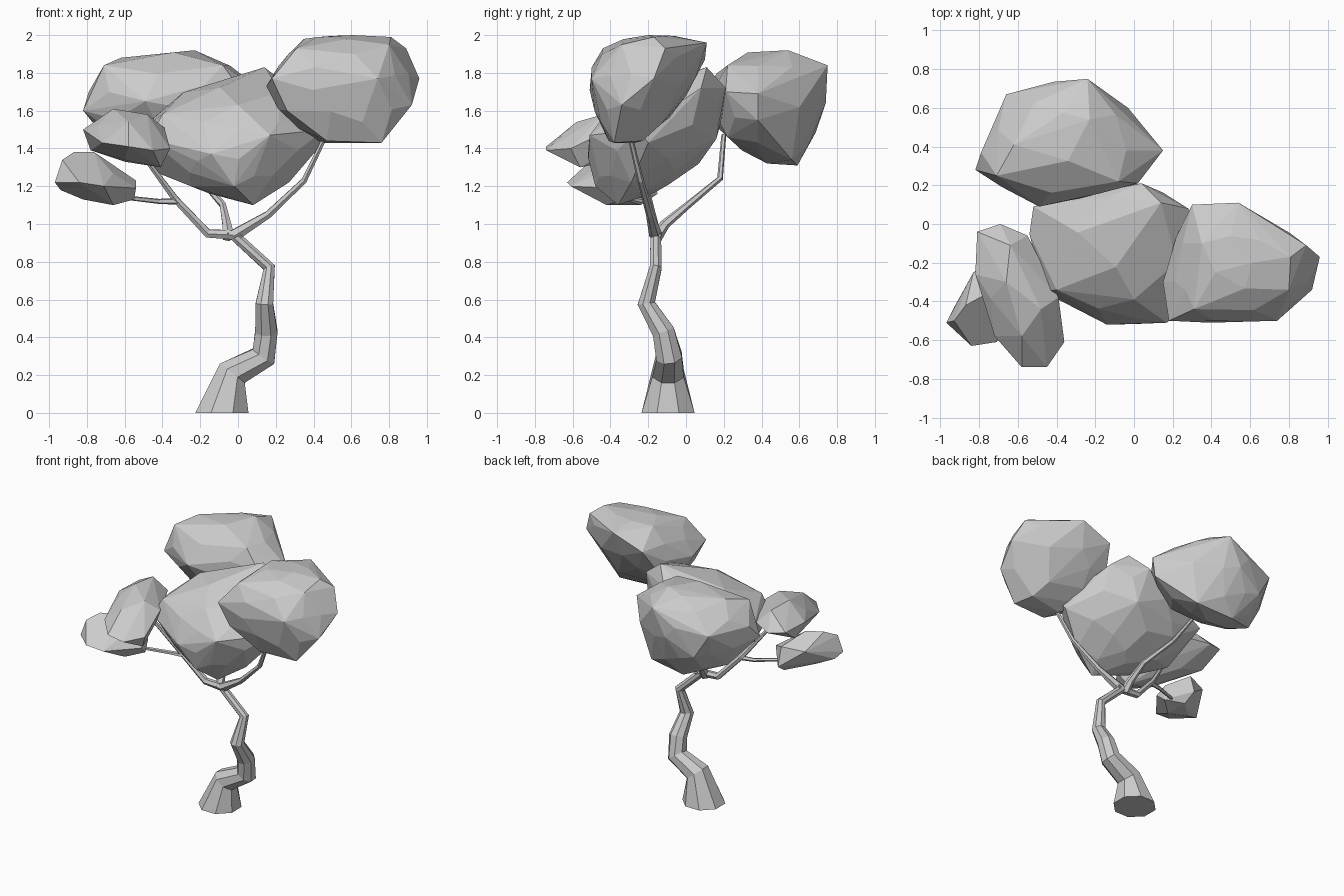
import bpy
import bmesh
import math
from mathutils import Vector

default_cube = bpy.data.objects.get("Cube")
if default_cube:
    bpy.data.objects.remove(default_cube, do_unlink=True)

# Single neutral colour shared by bark and leaves
grey = bpy.data.materials.new("plain_grey")
grey.use_nodes = True
grey.diffuse_color = (0.6, 0.6, 0.6, 1)
shader = grey.node_tree.nodes["Principled BSDF"]
shader.inputs["Base Color"].default_value = grey.diffuse_color
shader.inputs["Roughness"].default_value = 0.9

CM = 0.01  # points below are written in hundredths of a unit


def finish(name, bm):
    """Turn a bmesh into a flat-shaded object with outward normals."""
    bmesh.ops.recalc_face_normals(bm, faces=bm.faces[:])
    mesh = bpy.data.meshes.new(name)
    bm.to_mesh(mesh)
    bm.free()
    mesh.materials.append(grey)
    part = bpy.data.objects.new(name, mesh)
    bpy.context.collection.objects.link(part)
    return part


def wrap(points):
    """Convex hull around some points."""
    bm = bmesh.new()
    for point in points:
        bm.verts.new(point)
    bmesh.ops.convex_hull(bm, input=bm.verts[:])
    buried = [v for v in bm.verts if not v.link_faces]
    bmesh.ops.delete(bm, geom=buried, context='VERTS')
    bmesh.ops.recalc_face_normals(bm, faces=bm.faces[:])
    return bm


def clump(name, *corners):
    """Faceted leaf mass: wrapped corners, with its widest facets bulged."""
    points = [Vector(corner) * CM for corner in corners]
    rough = wrap(points)
    for face in rough.faces:
        area = face.calc_area()
        if area > 0.03:
            points.append(face.calc_center_median() + face.normal * area * 0.42)
    rough.free()
    bm = wrap(points)
    bmesh.ops.dissolve_limit(bm, angle_limit=math.radians(5),
                             verts=bm.verts[:], edges=bm.edges[:])
    return finish(name, bm)


def limb(name, sides, path, radii, flat_base=False):
    """Tapered low-poly tube that follows a path."""
    points = [Vector(p) * CM for p in path]
    last = len(points) - 1
    up = Vector((0, 0, 1))
    bm = bmesh.new()
    rings = []
    for i, point in enumerate(points):
        before = (point - points[max(i - 1, 0)]).normalized()
        after = (points[min(i + 1, last)] - point).normalized()
        direction = (before + after).normalized()
        if flat_base and i == 0:
            direction = up
        turn = up.rotation_difference(direction)
        ring = []
        for k in range(sides):
            angle = math.tau * (k + 0.5) / sides
            spoke = Vector((math.cos(angle), math.sin(angle), 0))
            ring.append(bm.verts.new(point + turn @ spoke * radii[i] * CM))
        rings.append(ring)
    for low, high in zip(rings, rings[1:]):
        for k in range(sides):
            n = (k + 1) % sides
            bm.faces.new((low[k], low[n], high[n], high[k]))
    bm.faces.new(rings[0])
    bm.faces.new(rings[-1])
    return finish(name, bm)


# Crooked trunk with a flared foot
limb("trunk", 8,
     [(-8.5, -9.5, 0), (-3, -9.5, 21), (13.5, -9, 30), (15, -12, 43),
      (14, -21, 58), (16.5, -16, 77), (-2, -16, 94)],
     [15.2, 9, 7.4, 6.4, 5, 3.4, 3], flat_base=True)

# Branches that carry the leaf masses
limb("left_branch", 6,
     [(-2, -16, 94), (16, -19, 105), (35, -24, 123), (47, -30, 148)],
     [3.5, 2.2, 1.7, 1.3])
limb("right_branch", 6,
     [(2, -16, 94), (-16, -16, 95), (-33, -20, 113), (-50, -29, 136)],
     [3, 2.6, 2, 1.3])
limb("right_twig", 5,
     [(-32, -20, 112), (-42, -22, 112), (-60, -30, 114)], [1.8, 1.4, 1.2])
limb("back_branch", 6,
     [(-5, -16, 93), (-6, -11, 100), (-8, 1, 110), (-20, 18, 124),
      (-36, 20, 147)],
     [3.5, 2.6, 1.9, 1.6, 1.3])

# Leaf masses
clump("centre_foliage",
      (14, 11, 183), (4, 21, 172), (28, 8, 172), (-52, 9, 150),
      (-54, -5, 148), (0, -39, 163), (-40, -34, 158), (17, -51, 147),
      (-14, -52, 137), (-47, -35, 145), (-2, -48, 120), (8, -36, 110),
      (27, -29, 122), (45, -20, 143), (46, -25, 150), (-25, -30, 120),
      (-45, -18, 128), (10, 16, 145), (-28, 8, 135), (0, -9, 121),
      (-42, -3, 134), (-27, -7, 123))

clump("left_foliage",
      (81, -17, 199), (54, 11, 196), (30, 10, 187), (35, -10, 198),
      (61, -20, 200), (31, -44, 193), (80, -34, 195), (74, -50, 177),
      (18, -50, 177), (96, -17, 177), (89, -11, 193), (92, -34, 163),
      (76, -38, 143), (72, -23, 144), (45, -27, 143), (47, -41, 144),
      (26, -47, 160), (15, -30, 173), (24, -2, 168), (27, -16, 151),
      (66, -13, 153))

clump("back_foliage",
      (-23, 54, 192), (-62, 41, 188), (-71, 25, 184), (-8, 22, 184),
      (-24, 75, 184), (-34, 74, 164), (-66, 67, 170), (-55, 69, 152),
      (15, 38, 169), (13, 38, 155), (2, 21, 170), (-82, 28, 160),
      (-79, 37, 170), (-49, 9, 165), (-10, 56, 134), (-39, 59, 131),
      (-30, 43, 132), (-66, 44, 140), (-60, 28, 144), (-15, 22, 146))

clump("upper_right_foliage",
      (-66, -30, 161), (-64, -11, 160), (-48, -44, 158), (-58, -58, 154),
      (-81, -4, 150), (-69, 0, 148), (-55, -6, 150), (-39, -38, 151),
      (-36, -61, 140), (-45, -74, 139), (-58, -74, 141), (-72, -58, 143),
      (-82, -26, 150), (-41, -56, 130), (-78, -20, 139), (-60, -55, 134))

clump("lower_right_foliage",
      (-93, -50, 134), (-97, -51, 122), (-94, -45, 118), (-84, -63, 122),
      (-71, -61, 120), (-87, -42, 138), (-76, -36, 138), (-83, -25, 128),
      (-54, -31, 123), (-54, -40, 119), (-55, -33, 113), (-66, -42, 110),
      (-82, -40, 113), (-66, -24, 110), (-67, -15, 116), (-67, -19, 130))
